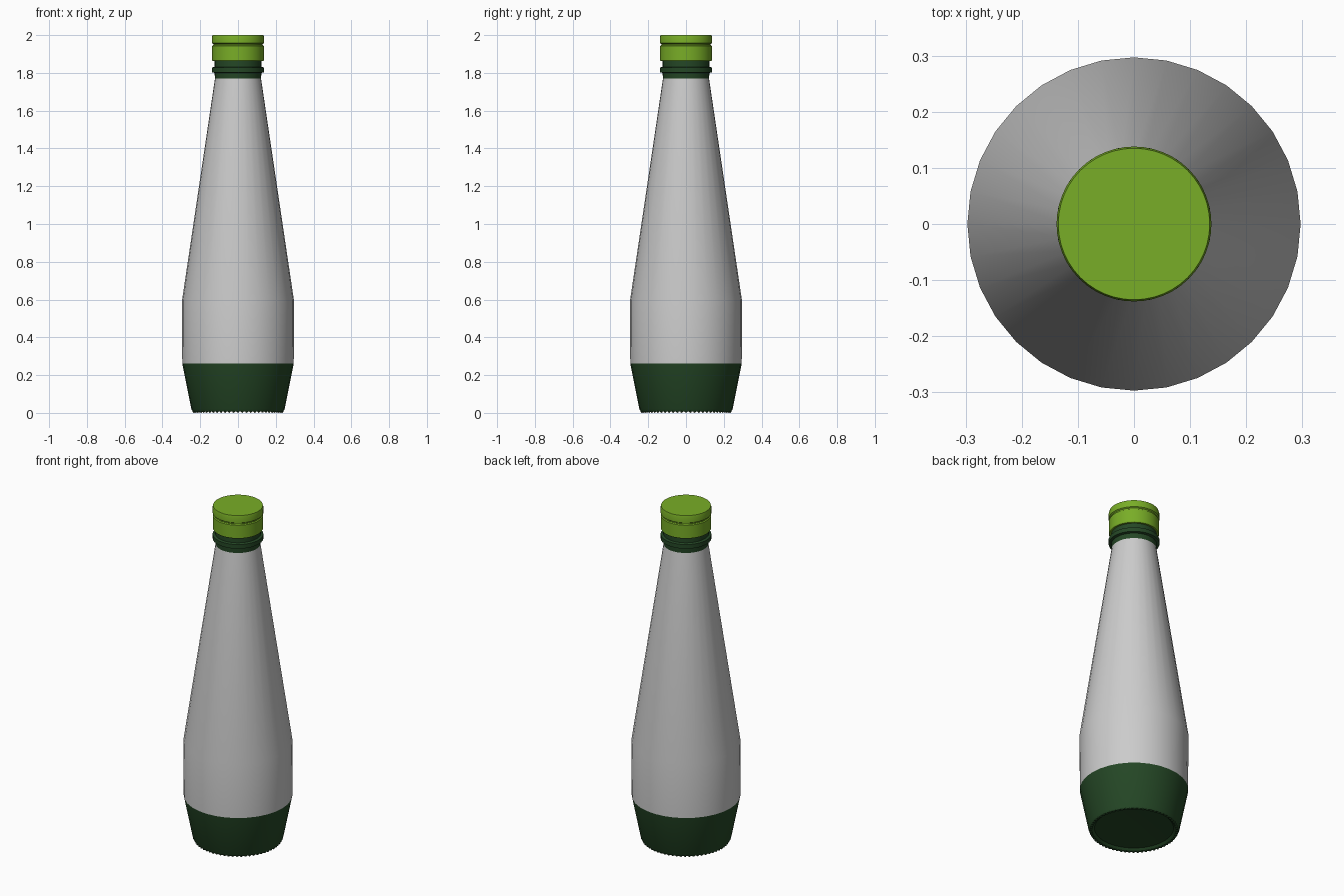
import bpy, bmesh, math

cube = bpy.data.objects.get("Cube")
if cube:
    bpy.data.objects.remove(cube, do_unlink=True)


def material(name, rgb):
    m = bpy.data.materials.new(name)
    m.use_nodes = True
    m.diffuse_color = (*rgb, 1)
    m.node_tree.nodes["Principled BSDF"].inputs["Base Color"].default_value = (*rgb, 1)
    return m


glass = material("dark green glass", (0.018, 0.063, 0.019))
label = material("grey label", (0.60, 0.60, 0.60))
lime = material("lime green cap", (0.19, 0.42, 0.02))


def lathe(name, profile, mat, sides=32):
    """Spin a (radius, height) profile around z; radius 0 closes to a pole."""
    bm = bmesh.new()
    verts = [bm.verts.new((r, 0, z)) for r, z in profile]
    edges = [bm.edges.new(pair) for pair in zip(verts, verts[1:])]
    bmesh.ops.spin(bm, geom=verts + edges, cent=(0, 0, 0), axis=(0, 0, 1),
                   angle=math.tau, steps=sides, use_duplicate=False)
    bmesh.ops.remove_doubles(bm, verts=bm.verts, dist=0.0001)
    bmesh.ops.recalc_face_normals(bm, faces=bm.faces)
    mesh = bpy.data.meshes.new(name)
    bm.to_mesh(mesh)
    bm.free()
    mesh.materials.append(mat)
    obj = bpy.data.objects.new(name, mesh)
    bpy.context.collection.objects.link(obj)
    bpy.ops.object.select_all(action='DESELECT')
    obj.select_set(True)
    bpy.context.view_layer.objects.active = obj
    bpy.ops.object.shade_smooth_by_angle(angle=math.radians(30))
    return obj


# Tapered base with a shallow recess underneath
lathe("bottle_base", [(0, 0.03), (0.215, 0.02), (0.228, 0.008), (0.24, 0.008),
                      (0.247, 0.02), (0.295, 0.262)], glass)

# Knurled foot ring
bm = bmesh.new()
count = 64
for i in range(count):
    a = math.tau * i / count
    ring = bmesh.ops.create_icosphere(bm, subdivisions=1, radius=0.008)
    bmesh.ops.translate(bm, verts=ring["verts"],
                        vec=(0.234 * math.cos(a), 0.234 * math.sin(a), 0.008))
mesh = bpy.data.meshes.new("foot_knurls")
bm.to_mesh(mesh)
bm.free()
mesh.materials.append(glass)
bpy.context.collection.objects.link(bpy.data.objects.new("foot_knurls", mesh))

# Wrapped body, straight below and tapering to the neck
lathe("bottle_body", [(0.295, 0.262), (0.297, 0.59), (0.122, 1.77)], label)

# Neck with its raised collar
lathe("bottle_neck", [(0.122, 1.77), (0.124, 1.80), (0.138, 1.803), (0.138, 1.828),
                      (0.124, 1.832), (0.124, 1.85), (0.124, 1.87)], glass)

# Screw cap: tamper band, groove and crown with a softened rim
lathe("cap", [(0.122, 1.862), (0.134, 1.862), (0.137, 1.867), (0.137, 1.943),
              (0.131, 1.947), (0.131, 1.953), (0.138, 1.958), (0.138, 1.988),
              (0.135, 2.0), (0, 2.0)], lime, 48)
